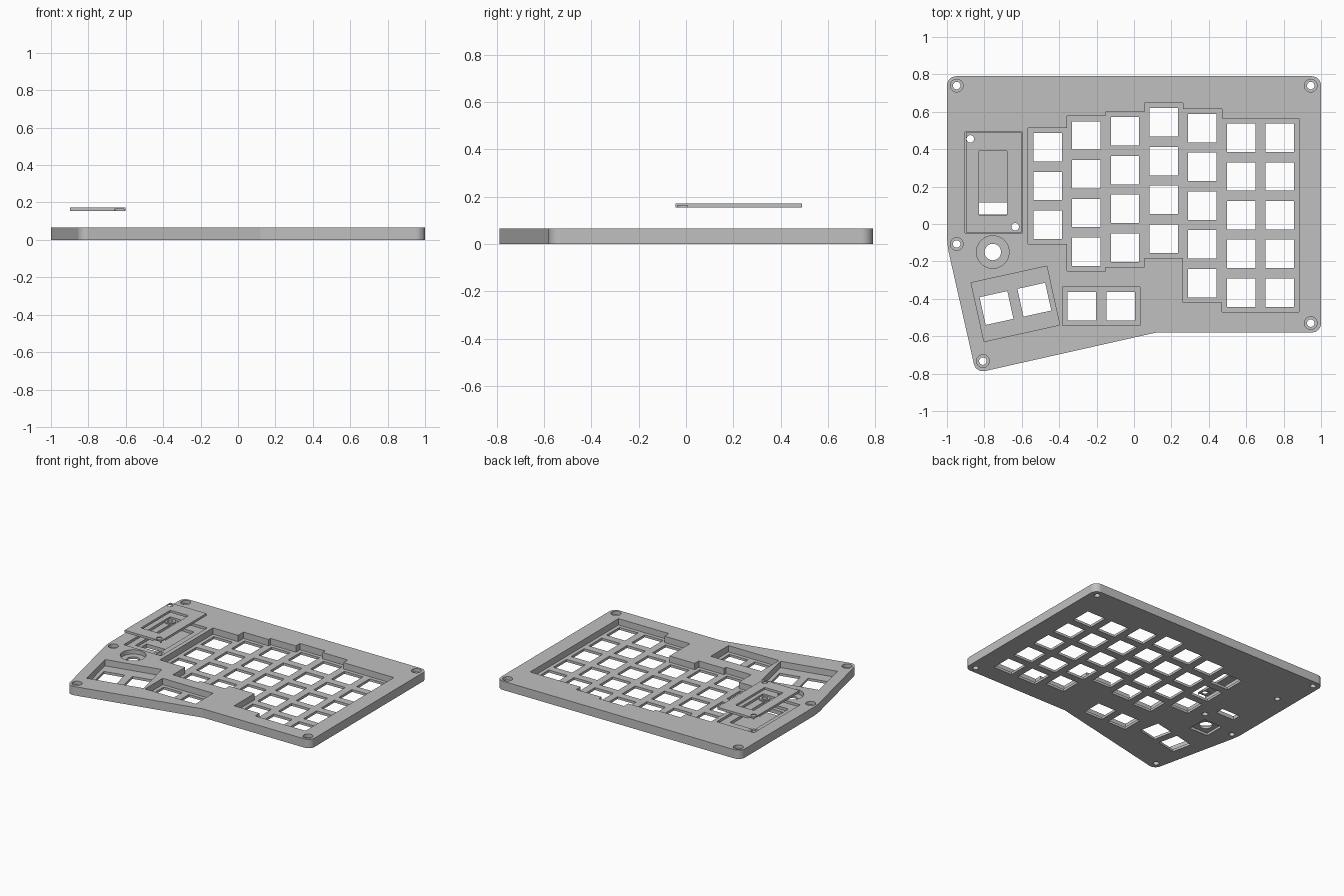
import bpy, bmesh
from math import radians
from mathutils import Matrix, Vector

cube = bpy.data.objects.get("Cube")
if cube:
    bpy.data.objects.remove(cube, do_unlink=True)

grey = bpy.data.materials.new("plain_grey")
grey.use_nodes = True
colour = (0.53, 0.53, 0.53, 1)
grey.diffuse_color = colour
grey.node_tree.nodes["Principled BSDF"].inputs["Base Color"].default_value = colour

TOP = 0.065        # top of the case
PLATE = 0.018      # thickness of the switch plate
PITCH = 0.207      # key spacing
HOLE = 0.152       # square switch opening
LOW, HIGH = -0.05, 0.3
TILT = radians(12.4)


def add_prism(bm, points, z0, z1, corner=0, sharp=()):
    """Extrude a polygon between two heights, optionally rounding its corners."""
    part = bmesh.new()
    verts = [part.verts.new((x, y, z0)) for x, y in points]
    part.faces.new(verts)
    if corner:
        rounded = [v for i, v in enumerate(verts) if i not in sharp]
        bmesh.ops.bevel(part, geom=rounded, offset=corner, segments=14,
                        profile=0.5, affect='VERTICES')
    out = bmesh.ops.extrude_face_region(part, geom=part.faces[:])
    moved = [g for g in out["geom"] if isinstance(g, bmesh.types.BMVert)]
    bmesh.ops.translate(part, verts=moved, vec=(0, 0, z1 - z0))
    bmesh.ops.recalc_face_normals(part, faces=part.faces[:])
    mesh = bpy.data.meshes.new("part")
    part.to_mesh(mesh)
    part.free()
    bm.from_mesh(mesh)
    bpy.data.meshes.remove(mesh)


def add_box(bm, x, y, w, d, z0, z1, angle=0):
    turn = Matrix.Rotation(angle, 2)
    corners = [Vector((sx * w / 2, sy * d / 2))
               for sx, sy in ((-1, -1), (1, -1), (1, 1), (-1, 1))]
    add_prism(bm, [turn @ c + Vector((x, y)) for c in corners], z0, z1)


def add_disc(bm, x, y, r, z0, z1, segments=40):
    place = Matrix.Translation((x, y, (z0 + z1) / 2))
    bmesh.ops.create_cone(bm, cap_ends=True, segments=segments, radius1=r,
                          radius2=r, depth=z1 - z0, matrix=place)


def make_object(name, bm):
    mesh = bpy.data.meshes.new(name)
    bm.to_mesh(mesh)
    bm.free()
    mesh.materials.append(grey)
    obj = bpy.data.objects.new(name, mesh)
    bpy.context.scene.collection.objects.link(obj)
    return obj


def combine(obj, bm, operation='DIFFERENCE'):
    """Apply one boolean and discard the helper."""
    helper = make_object("helper", bm)
    helper.hide_render = True
    mod = obj.modifiers.new("cut", 'BOOLEAN')
    mod.operation, mod.object, mod.solver = operation, helper, 'EXACT'
    graph = bpy.context.evaluated_depsgraph_get()
    mesh = bpy.data.meshes.new_from_object(obj.evaluated_get(graph))
    obj.modifiers.clear()
    obj.data = mesh
    mesh.materials.clear()
    mesh.materials.append(grey)
    bpy.data.objects.remove(helper, do_unlink=True)


# Key layout: (column x, top key y, number of keys)
first = -0.462
columns = [(first + i * PITCH, y, n) for i, (y, n) in enumerate(
    [(0.41, 3), (0.473, 4), (0.495, 4), (0.543, 4), (0.512, 5), (0.461, 5), (0.461, 5)])]
straight_thumb = (-0.175, -0.44)
tilted_thumb = (-0.634, -0.427)
dial = (-0.755, -0.15)
cover_screws = [(-0.875, 0.455), (-0.635, -0.015)]
case_screws = [(-0.948, 0.74), (0.945, 0.74), (0.945, -0.53), (-0.808, -0.733), (-0.948, -0.107)]
cover_centre = (-0.75, 0.222)
window = (-0.755, 0.22)

# Case body
bm = bmesh.new()
outline = [(-1, 0.79), (-1, -0.11), (-0.845, -0.797), (0.12, -0.58), (1, -0.58), (1, 0.79)]
add_prism(bm, outline, 0, TOP, corner=0.05, sharp=(3,))
case = make_object("keyboard_case", bm)

# Stepped pocket around the main keys, following the column stagger
upper, lower = [], []
for i, (x, y, n) in enumerate(columns):
    left, right = x - PITCH / 2, x + PITCH / 2
    if i < 6:
        upper += [(left, y + PITCH / 2), (right, y + PITCH / 2)]
        lower += [(left, y - (n - 0.5) * PITCH), (right, y - (n - 0.5) * PITCH)]
    else:    # last two columns share one straight edge
        upper[-1] = (right, upper[-1][1])
        lower[-1] = (right, lower[-1][1])
bm = bmesh.new()
add_prism(bm, upper + lower[::-1], PLATE, HIGH)

# Thumb pockets, dial recess, cover seat
add_box(bm, *straight_thumb, 2 * PITCH, PITCH, PLATE, HIGH)
add_box(bm, *tilted_thumb, 2 * PITCH, 0.322, PLATE, HIGH, TILT)
add_disc(bm, *dial, 0.087, 0.033, HIGH, 64)
add_box(bm, *cover_centre, 0.306, 0.542, TOP - 0.018, HIGH)
for x, y in case_screws:
    add_disc(bm, x, y, 0.034, 0.04, HIGH)
combine(case, bm)

# Deeper display bay inside the cover seat
bm = bmesh.new()
add_box(bm, -0.755, 0.22, 0.2, 0.4, 0.028, HIGH)
combine(case, bm)

# Bosses under the cover screws
bm = bmesh.new()
for x, y in cover_screws:
    add_disc(bm, x, y, 0.037, 0.02, TOP - 0.01)
combine(case, bm, 'UNION')

# Through openings: switches, display cable slot, dial shaft and screws
bm = bmesh.new()
for x, y, n in columns:
    for row in range(n):
        add_box(bm, x, y - row * PITCH, HOLE, HOLE, LOW, HIGH)
for side in (-0.5, 0.5):
    sx, sy = straight_thumb
    add_box(bm, sx + side * PITCH, sy, HOLE, HOLE, LOW, HIGH)
    step = Matrix.Rotation(TILT, 2) @ Vector((side * PITCH, 0))
    add_box(bm, *(Vector(tilted_thumb) + step), HOLE, HOLE, LOW, HIGH, TILT)
add_box(bm, window[0], 0.082, 0.15, 0.065, LOW, HIGH)
add_disc(bm, *dial, 0.044, LOW, HIGH)
for x, y in case_screws + cover_screws:
    add_disc(bm, x, y, 0.02, LOW, HIGH)
combine(case, bm)

# Square dial socket on the underside
bm = bmesh.new()
add_box(bm, *dial, HOLE, HOLE, LOW, 0.018)
combine(case, bm)

# Display cover floating above its seat
bm = bmesh.new()
add_box(bm, *cover_centre, 0.298, 0.534, 0.155, 0.172)
cover = make_object("display_cover", bm)
bm = bmesh.new()
add_box(bm, *window, 0.15, 0.342, LOW, HIGH)
for x, y in cover_screws:
    add_disc(bm, x, y, 0.04, LOW, 0.164)
combine(cover, bm)
bm = bmesh.new()
for x, y in cover_screws:
    add_disc(bm, x, y, 0.02, LOW, HIGH)
combine(cover, bm)
